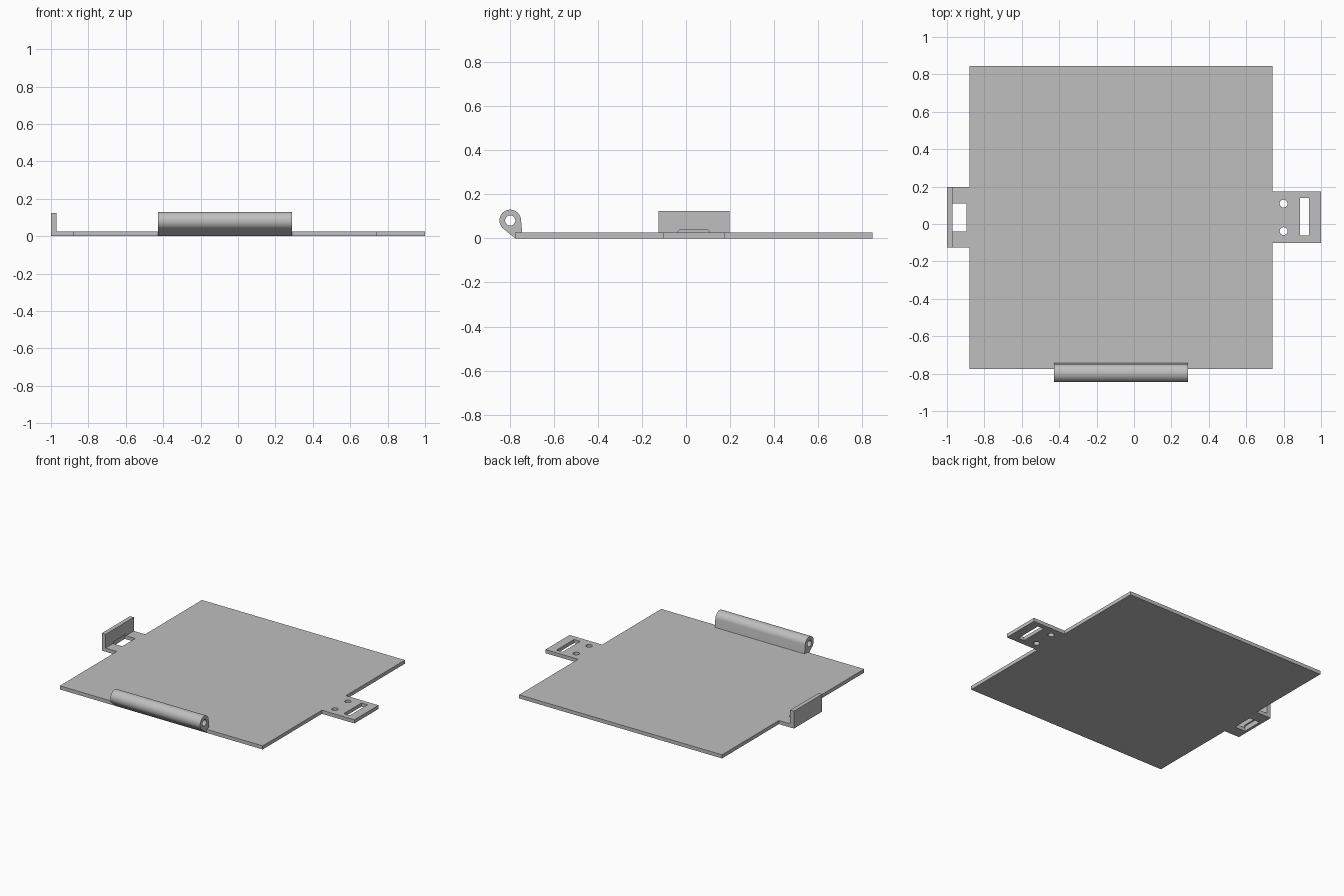
import bpy
import math
from mathutils import Matrix

cube = bpy.data.objects.get("Cube")
if cube:
    bpy.data.objects.remove(cube, do_unlink=True)

grey = bpy.data.materials.new("plain grey")
grey.use_nodes = True
colour = (0.52, 0.52, 0.52, 1)
grey.diffuse_color = colour
grey.node_tree.nodes["Principled BSDF"].inputs["Base Color"].default_value = colour

# Profile drawn in (y, z) and pushed along x
ALONG_X = Matrix(((0, 0, 1, 0), (1, 0, 0, 0), (0, 1, 0, 0), (0, 0, 0, 1)))


def rect(x0, x1, y0, y1):
    return [(x0, y0), (x1, y0), (x1, y1), (x0, y1)]


def arc(cx, cy, r, start=0, end=360, steps=32):
    count = steps if end - start == 360 else steps + 1
    angles = [math.radians(start + (end - start) * i / steps) for i in range(count)]
    return [(cx + r * math.cos(a), cy + r * math.sin(a)) for a in angles]


def extrude(name, loops, low, high, frame=Matrix()):
    """Solid from an outline and its holes, between two heights of the frame."""
    curve = bpy.data.curves.new(name, "CURVE")
    curve.dimensions = "2D"
    curve.fill_mode = "BOTH"
    curve.extrude = (high - low) / 2
    for loop in loops:
        spline = curve.splines.new("POLY")
        spline.points.add(len(loop) - 1)
        for point, (u, v) in zip(spline.points, loop):
            point.co = (u, v, 0, 1)
        spline.use_cyclic_u = True
    obj = bpy.data.objects.new(name, curve)
    bpy.context.collection.objects.link(obj)
    bpy.ops.object.select_all(action="DESELECT")
    obj.select_set(True)
    bpy.context.view_layer.objects.active = obj
    bpy.ops.object.convert(target="MESH")
    obj = bpy.context.object
    obj.data.transform(frame @ Matrix.Translation((0, 0, (low + high) / 2)))
    obj.data.materials.clear()
    obj.data.materials.append(grey)
    bpy.ops.object.mode_set(mode="EDIT")
    bpy.ops.mesh.select_all(action="SELECT")
    bpy.ops.mesh.remove_doubles(threshold=0.0001)
    bpy.ops.mesh.normals_make_consistent(inside=False)
    bpy.ops.object.mode_set(mode="OBJECT")
    bpy.ops.object.shade_smooth_by_angle(angle=math.radians(25))
    return obj


THICK = 0.026
LEFT, RIGHT, FRONT, BACK = -0.88, 0.74, -0.775, 0.846
TAB_FRONT, TAB_BACK = -0.125, 0.198      # tab that carries the flange
WIN_FRONT, WIN_BACK = -0.04, 0.109       # opening beside the flange
INNER = -0.97                            # inner face of the flange

# Flat panel with both tabs, the opening, the slot and two round holes
outline = [
    (LEFT, FRONT), (RIGHT, FRONT), (RIGHT, -0.101), (1, -0.101),
    (1, 0.174), (RIGHT, 0.174), (RIGHT, BACK), (LEFT, BACK),
    (LEFT, TAB_BACK), (INNER, TAB_BACK), (INNER, WIN_BACK), (-0.896, WIN_BACK),
    (-0.896, WIN_FRONT), (INNER, WIN_FRONT), (INNER, TAB_FRONT), (LEFT, TAB_FRONT),
]
holes = [arc(0.80, y, 0.021, steps=24) for y in (WIN_FRONT + 0.002, WIN_BACK)]
slot = rect(0.888, 0.936, -0.062, 0.139)
extrude("base_panel", [outline, slot] + holes, 0, THICK)

# Upright flange: full outer skin, inner skin notched above the opening
TOP = 0.125
extrude("flange_outer", [rect(TAB_FRONT, TAB_BACK, 0, TOP)], -1, -0.98, ALONG_X)
notched = [
    (TAB_FRONT, 0), (WIN_FRONT, 0), (WIN_FRONT, THICK), (WIN_FRONT + 0.01, 0.037),
    (WIN_BACK - 0.01, 0.037), (WIN_BACK, THICK), (WIN_BACK, 0), (TAB_BACK, 0),
    (TAB_BACK, TOP), (TAB_FRONT, TOP),
]
extrude("flange_inner", [notched], -0.98, INNER, ALONG_X)

# Hinge barrel with its foot running down to the panel edge
cy, cz = -0.797, 0.081
barrel = arc(cy, cz, 0.049, 7, 230, 40) + [(FRONT, 0.001), (-0.742, 0.022)]
extrude("hinge_barrel", [barrel, arc(cy, cz, 0.023)], -0.427, 0.29, ALONG_X)
